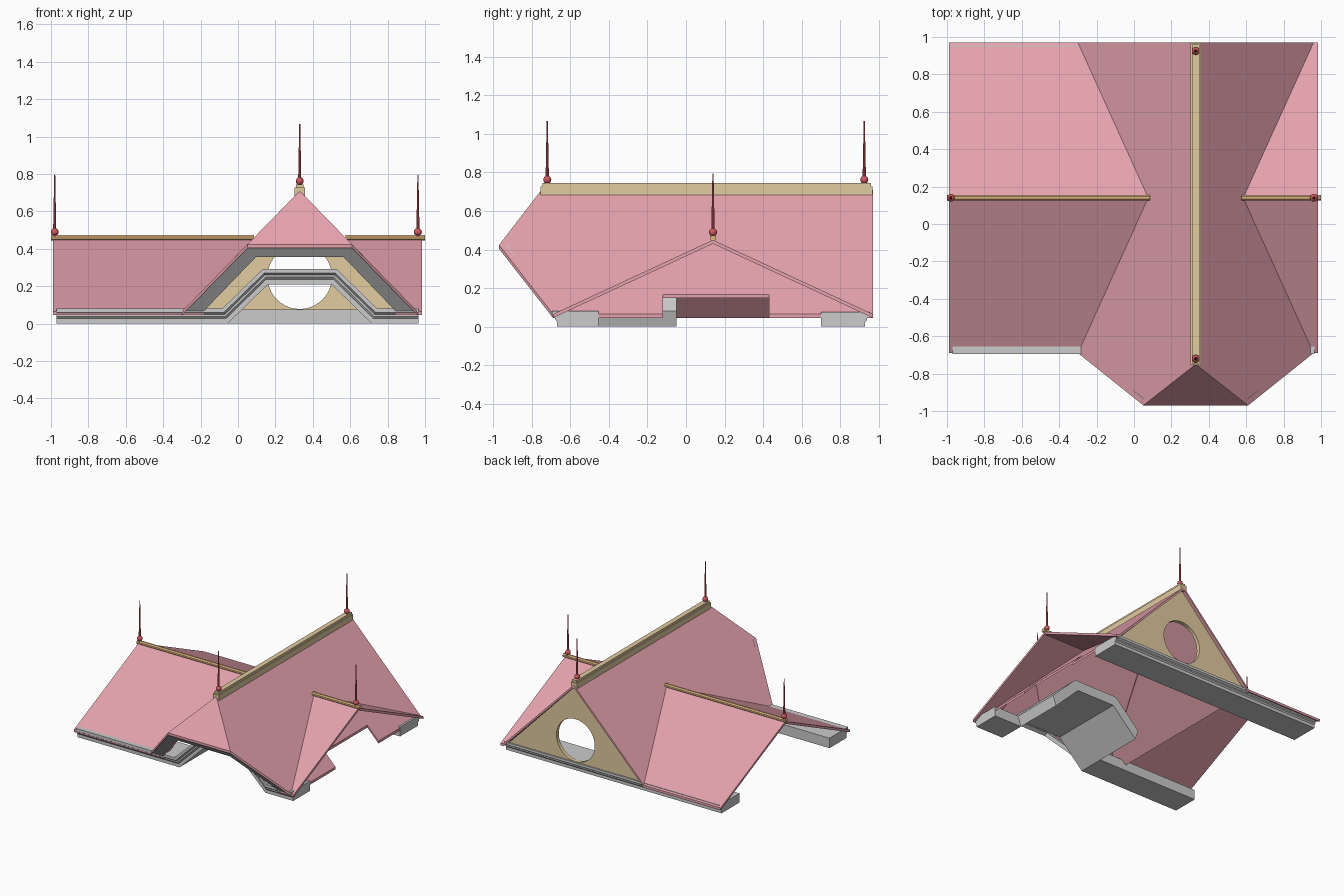
import bpy, bmesh, math
from mathutils import Vector

if "Cube" in bpy.data.objects:
    bpy.data.objects.remove(bpy.data.objects["Cube"])


def material(name, rgb):
    m = bpy.data.materials.new(name)
    m.diffuse_color = (*rgb, 1)
    m.use_nodes = True
    m.node_tree.nodes["Principled BSDF"].inputs["Base Color"].default_value = m.diffuse_color
    return m


PINK = material("roof_pink", (0.78, 0.36, 0.42))
TAN = material("plaster_tan", (0.76, 0.60, 0.35))
ORANGE = material("cap_orange", (0.76, 0.48, 0.22))
RED = material("finial_red", (0.62, 0.10, 0.12))


def finish(bm, name, mat=None):
    bmesh.ops.recalc_face_normals(bm, faces=bm.faces)
    me = bpy.data.meshes.new(name)
    bm.to_mesh(me)
    bm.free()
    ob = bpy.data.objects.new(name, me)
    bpy.context.collection.objects.link(ob)
    if mat:
        me.materials.append(mat)
    return ob


def prism(name, polys, vec, mat=None):
    """Extrude each polygon along vec into a closed slab."""
    bm = bmesh.new()
    for pts in polys:
        a = [bm.verts.new(p) for p in pts]
        b = [bm.verts.new(Vector(p) + Vector(vec)) for p in pts]
        bm.faces.new(a)
        bm.faces.new(b[::-1])
        for i in range(len(a)):
            j = (i + 1) % len(a)
            bm.faces.new((a[i], b[i], b[j], a[j]))
    return finish(bm, name, mat)


def box(name, x0, x1, y0, y1, z0, z1, mat=None):
    return prism(name, [[(x0, y0, z0), (x1, y0, z0), (x1, y1, z0), (x0, y1, z0)]],
                 (0, 0, z1 - z0), mat)


CX, RIDGE, EAVE = 0.33, 0.71, 0.065
F, B = -0.69, 0.97                      # front and back eaves
HALF = 0.63
DOWN = (0, 0, -0.02)


def on_main(s, d, y):
    """Point on the main roof, d away from the ridge on side s."""
    return (CX + s * d, y, RIDGE - (RIDGE - EAVE) * d / HALF)


# main roof: left slope, right slope with a notch in its eave, front hip
left = [on_main(-1, d, y) for d, y in
        [(0, B), (0, -0.75), (0.28, -0.97), (HALF, F), (HALF, B)]]
right = [on_main(1, d, y) for d, y in
         [(0, B), (0, -0.75), (0.28, -0.97), (HALF, F), (HALF, -0.12), (0.53, -0.12),
          (0.53, 0.43), (HALF, 0.43), (HALF, B)]]
hip = [on_main(0, 0, -0.75), on_main(-1, 0.28, -0.97), on_main(1, 0.28, -0.97)]
prism("main_roof", [left, right, hip], DOWN, PINK)

# cross roof on both sides, cut at the valleys
CY, CRIDGE = 0.14, 0.45


def on_cross(x, y):
    edge = F if y < CY else B
    return (x, y, CRIDGE - (CRIDGE - EAVE) * (y - CY) / (edge - CY))


for side, s, end in (("left", -1, -0.99), ("right", 1, 0.985)):
    vx, bx, tx = CX + s * HALF, CX + s * 0.51, CX + s * 0.25
    front = [on_cross(*p) for p in
             [(end, CY), (end, F), (bx, F), (bx, -0.43), (tx, CY)]]
    back = [on_cross(*p) for p in [(end, CY), (tx, CY), (vx, B), (end, B)]]
    prism(side + "_cross_roof", [front, back], DOWN, PINK)
    # rounded cap on the cross ridge
    tip = s * 1.0
    ring = [(tip, CY + 0.016 * math.cos(k * math.pi / 4 + math.pi / 8),
             0.458 + 0.016 * math.sin(k * math.pi / 4 + math.pi / 8)) for k in range(8)]
    prism(side + "_cross_ridge_cap", [ring], (CX + s * 0.245 - tip, 0, 0), ORANGE)

# stepped main ridge cap
box("ridge_cap_base", 0.303, 0.357, -0.755, 0.968, 0.68, 0.728, TAN)
box("ridge_cap_top", 0.31, 0.35, -0.745, 0.96, 0.728, 0.745, TAN)


def raked(x, z):
    return (x, F - 0.78 * (z - 0.06), z)


# raked bargeboard under the front prow
outer = [(-0.29, 0.055), (0.05, 0.41), (0.61, 0.41), (0.95, 0.055)]
inner = [(-0.185, 0.065), (0.095, 0.355), (0.565, 0.355), (0.845, 0.065)]
prism("front_bargeboard",
      [[raked(*p) for p in outer] + [raked(*p) for p in inner[::-1]]], (0, 0.03, 0.015))

# back gable wall with a round window
wall = prism("back_gable_wall", [[(-0.28, 0.915, 0.06), (0.94, 0.915, 0.06), (CX, 0.915, 0.69)]],
             (0, 0.03, 0), TAN)
bpy.ops.mesh.primitive_cylinder_add(vertices=40, radius=0.172, depth=0.3,
                                    location=(CX, 0.93, 0.25), rotation=(math.pi / 2, 0, 0))
cutter = bpy.context.object
cutter.name = "window_cutter"
cutter.hide_render = True
cutter.hide_set(True)
cut = wall.modifiers.new("window", 'BOOLEAN')
cut.object = cutter
cut.solver = 'EXACT'

# cornice: stepped profile (y, z) swept along x, raised as an arch at the front
PROFILE = [(0.70, 0), (0.93, 0), (0.93, 0.025), (0.94, 0.035), (0.94, 0.045),
           (0.955, 0.055), (0.955, 0.075), (0.70, 0.075)]


def arch(z):
    """Bottom line of the front cornice, widened a little at height z."""
    k = 0.35 * z
    return [(-0.055 - k, 0), (0.16 - k, 0.21), (0.50 + k, 0.21), (0.715 + k, 0)]


def sweep(name, profile, ends, arched):
    bm = bmesh.new()
    rings = []
    for i in range(6 if arched else 2):
        ring = []
        for y, z in profile:
            if arched and ends:
                line = [(-0.97, 0)] + arch(z) + [(0.965, 0)]
            else:
                line = [(-0.97, 0), (0.965, 0)]
            x, lift = line[i]
            ring.append(bm.verts.new((x, y, z + lift)))
        rings.append(ring)
    n = len(profile)
    for a, b in zip(rings, rings[1:]):
        for k in range(n):
            bm.faces.new((a[k], a[(k + 1) % n], b[(k + 1) % n], b[k]))
    bm.faces.new(rings[0])
    bm.faces.new(rings[-1][::-1])
    return finish(bm, name)


sweep("back_cornice", PROFILE, True, False)
sweep("front_cornice", [(0.26 - y if y > 0.7 else -0.455, z * 1.08) for y, z in PROFILE], True, True)

# vault running back from the arch
under = [(x, -0.46, z) for x, z in arch(0)]
over = [(x, -0.46, z + 0.08) for x, z in arch(0.08)]
prism("arch_vault", [under + over[::-1]], (0, 0.41, 0))

# finials: ball, small collar and tapering spike
for i, (x, y, z) in enumerate([(CX, -0.72, 0.762), (CX, 0.925, 0.762),
                               (-0.98, CY, 0.49), (0.962, CY, 0.49)]):
    bpy.ops.mesh.primitive_uv_sphere_add(segments=16, ring_count=10, radius=0.021,
                                         location=(x, y, z))
    ball = bpy.context.object
    ball.name = f"finial_ball_{i + 1}"
    bpy.ops.mesh.primitive_cone_add(vertices=10, radius1=0.009, radius2=0.003, depth=0.305,
                                    location=(x, y, z + 0.1525))
    spike = bpy.context.object
    spike.name = f"finial_spike_{i + 1}"
    bpy.ops.mesh.primitive_cylinder_add(vertices=10, radius=0.012, depth=0.03,
                                        location=(x, y, z - 0.02))
    collar = bpy.context.object
    collar.name = f"finial_collar_{i + 1}"
    for ob in (ball, spike, collar):
        ob.data.materials.append(RED)
        bpy.ops.object.select_all(action='DESELECT')
        ob.select_set(True)
        bpy.context.view_layer.objects.active = ob
        bpy.ops.object.shade_smooth_by_angle()
